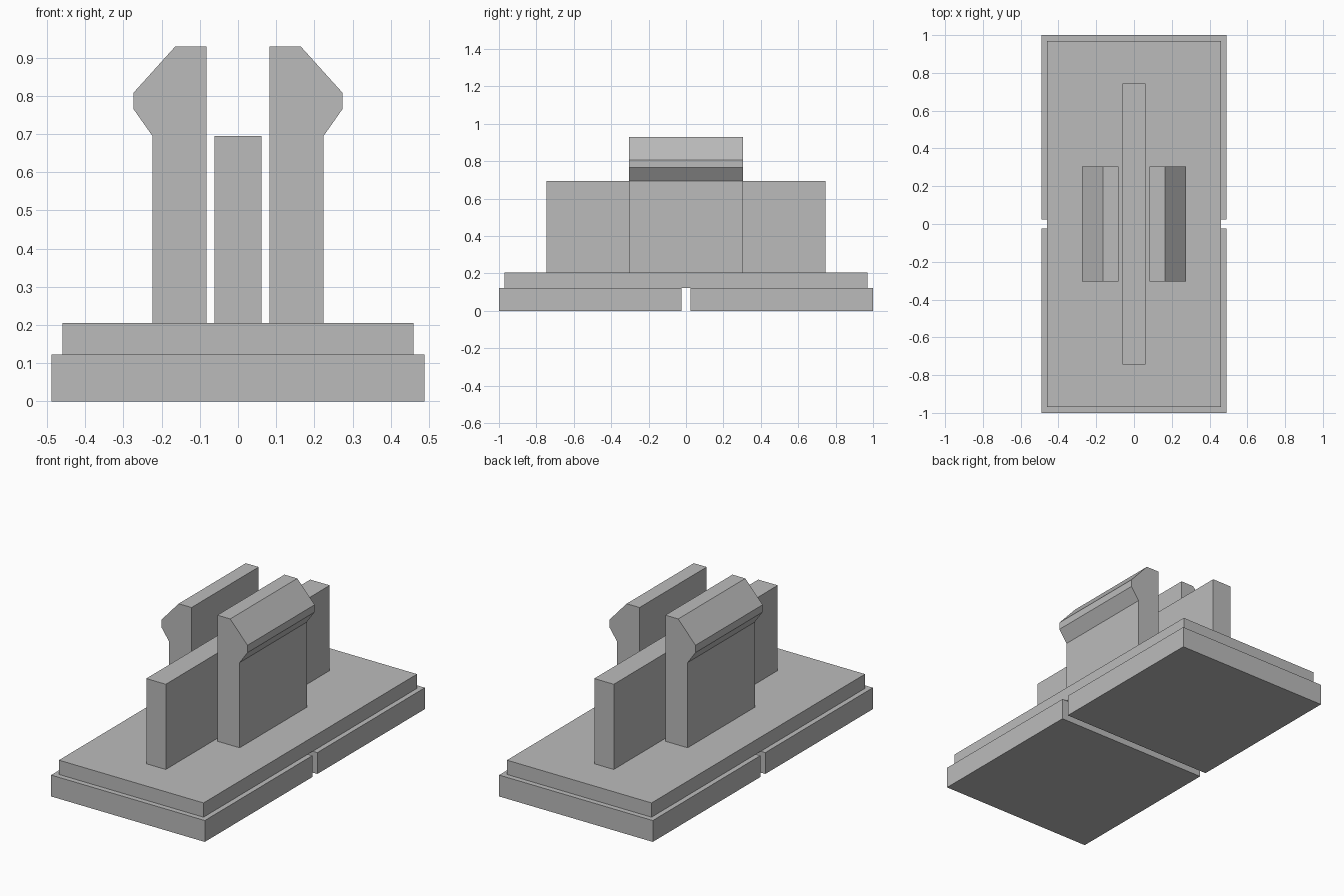
import bpy
import bmesh

cube = bpy.data.objects.get("Cube")
if cube:
    bpy.data.objects.remove(cube, do_unlink=True)

# Single flat grey
grey = bpy.data.materials.new("plain grey")
grey.use_nodes = True
colour = (0.5, 0.5, 0.5, 1)
grey.diffuse_color = colour
grey.node_tree.nodes["Principled BSDF"].inputs["Base Color"].default_value = colour


def extrude_profile(name, profile, y0, y1):
    """Extrude an (x, z) outline from y0 to y1."""
    bm = bmesh.new()
    face = bm.faces.new([bm.verts.new((x, y0, z)) for x, z in profile])
    ext = bmesh.ops.extrude_face_region(bm, geom=[face])
    moved = [v for v in ext["geom"] if isinstance(v, bmesh.types.BMVert)]
    bmesh.ops.translate(bm, verts=moved, vec=(0, y1 - y0, 0))
    bmesh.ops.recalc_face_normals(bm, faces=bm.faces)
    mesh = bpy.data.meshes.new(name)
    bm.to_mesh(mesh)
    bm.free()
    mesh.materials.append(grey)
    obj = bpy.data.objects.new(name, mesh)
    bpy.context.collection.objects.link(obj)
    return obj


def block(name, half_x, y0, y1, z0, z1):
    outline = [(-half_x, z0), (half_x, z0), (half_x, z1), (-half_x, z1)]
    return extrude_profile(name, outline, y0, y1)


FOOT_TOP, DECK_TOP, RIB_TOP = 0.123, 0.205, 0.695

# Two foot pads with a narrow gap between them
block("front_foot_pad", 0.489, -1, -0.023, 0, FOOT_TOP)
block("back_foot_pad", 0.489, 0.023, 1, 0, FOOT_TOP)

# Deck and central rib
block("deck", 0.46, -0.97, 0.97, FOOT_TOP, DECK_TOP)
block("centre_rib", 0.062, -0.745, 0.745, DECK_TOP, RIB_TOP)

# Snap clips with outward barbs, mirrored left and right
clip = [(0.082, DECK_TOP), (0.224, DECK_TOP), (0.224, RIB_TOP),
        (0.274, 0.766), (0.274, 0.808), (0.164, 0.93), (0.082, 0.93)]
for side, sign in (("left", 1), ("right", -1)):
    extrude_profile(side + "_clip", [(sign * x, z) for x, z in clip], -0.305, 0.305)
